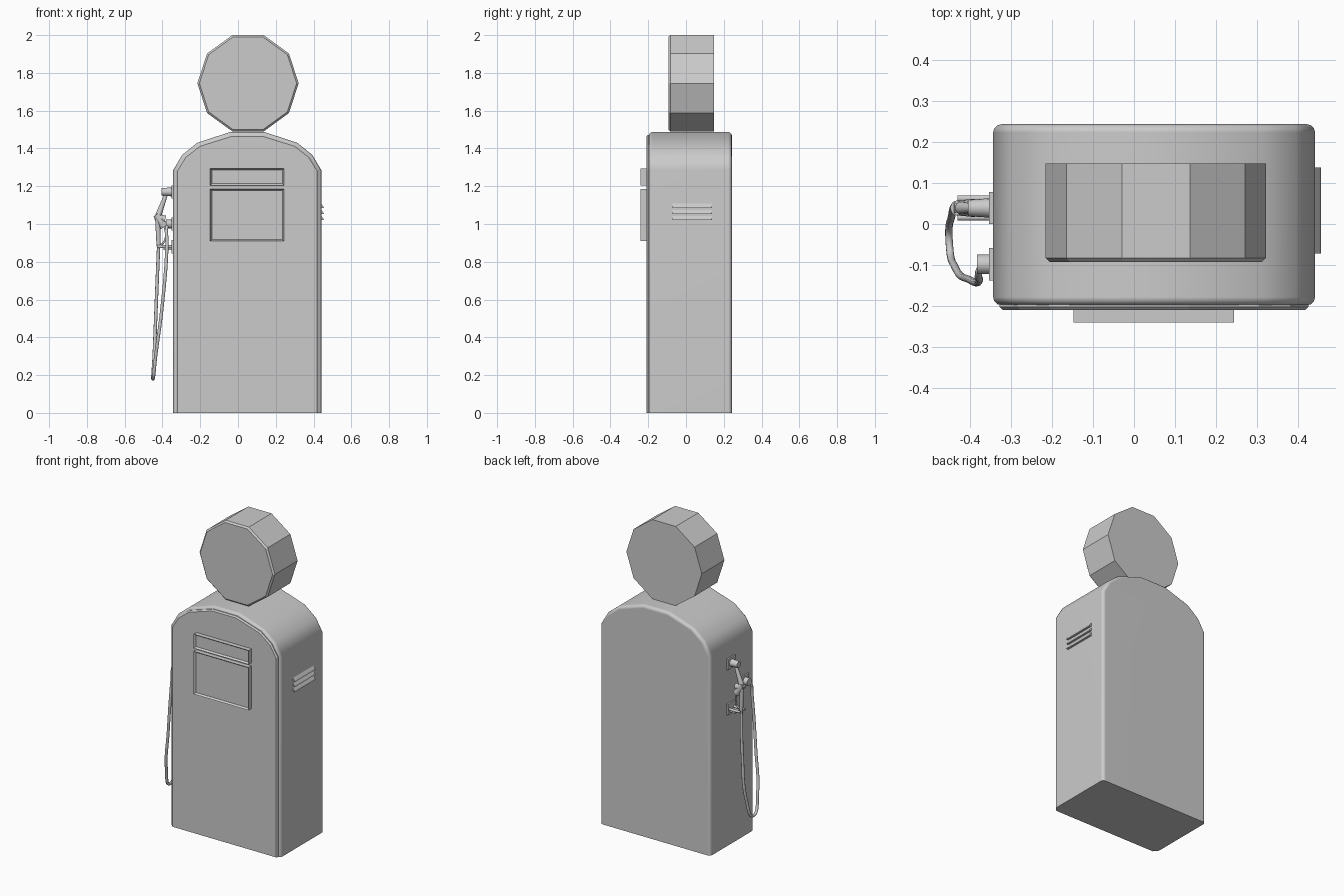
import bpy, bmesh, math
from mathutils import Vector

if "Cube" in bpy.data.objects:
    bpy.data.objects.remove(bpy.data.objects["Cube"], do_unlink=True)

CX = 0.049          # centre line of the cabinet
SIDE = -0.343       # side wall that carries the hose
HOOK_Y, INLET_Y = 0.039, -0.098


def finish(name, bm, smooth=None):
    bmesh.ops.recalc_face_normals(bm, faces=bm.faces)
    mesh = bpy.data.meshes.new(name)
    bm.to_mesh(mesh)
    bm.free()
    ob = bpy.data.objects.new(name, mesh)
    bpy.context.collection.objects.link(ob)
    if smooth:
        bpy.ops.object.select_all(action='DESELECT')
        ob.select_set(True)
        bpy.context.view_layer.objects.active = ob
        bpy.ops.object.shade_smooth_by_angle(angle=math.radians(smooth))
    return ob


def prism(name, profile, y0, y1, front=0, back=0, segments=1, smooth=None):
    """Extrude an xz profile along y and round its front and back rims."""
    bm = bmesh.new()
    face = bm.faces.new([bm.verts.new((x, y0, z)) for x, z in profile])
    new = bmesh.ops.extrude_face_region(bm, geom=[face])["geom"]
    verts = [v for v in new if isinstance(v, bmesh.types.BMVert)]
    bmesh.ops.translate(bm, vec=(0, y1 - y0, 0), verts=verts)
    for y, width in ((y0, front), (y1, back)):
        if width:
            rim = [e for e in bm.edges
                   if all(abs(v.co.y - y) < 1e-5 for v in e.verts)
                   and max(v.co.z for v in e.verts) > 0.001]
            bmesh.ops.bevel(bm, geom=rim, offset=width, segments=segments,
                            profile=0.5, affect='EDGES', clamp_overlap=True)
    ob = finish(name, bm, smooth)
    if smooth:
        ob.modifiers.new("Even shading", 'WEIGHTED_NORMAL').keep_sharp = True
    return ob


def box(name, lo, hi, recess=0):
    """Box between two corners, with an optional recessed front face."""
    lo, hi = Vector(lo), Vector(hi)
    bm = bmesh.new()
    bmesh.ops.create_cube(bm, size=1)
    for v in bm.verts:
        v.co = (lo + hi) / 2 + v.co * (hi - lo)
    if recess:
        front = [min(bm.faces, key=lambda f: f.calc_center_median().y)]
        bmesh.ops.inset_individual(bm, faces=front, thickness=recess)
        bmesh.ops.translate(bm, vec=(0, recess, 0), verts=front[0].verts)
    return finish(name, bm)


def rod(name, a, b, r1, r2=None, sides=16):
    """Round, optionally tapered, bar from a to b."""
    a, b = Vector(a), Vector(b)
    bm = bmesh.new()
    bmesh.ops.create_cone(bm, cap_ends=True, segments=sides, radius1=r1,
                          radius2=r1 if r2 is None else r2, depth=(b - a).length)
    turn = (b - a).to_track_quat('Z', 'Y').to_matrix()
    for v in bm.verts:
        v.co = turn @ v.co + (a + b) / 2
    return finish(name, bm, 40)


def tube(name, points, radius):
    """Flexible round tube through the points."""
    curve = bpy.data.curves.new(name, 'CURVE')
    curve.dimensions = '3D'
    curve.bevel_depth, curve.bevel_resolution = radius, 3
    curve.resolution_u, curve.use_fill_caps = 8, True
    spline = curve.splines.new('BEZIER')
    spline.bezier_points.add(len(points) - 1)
    for p, co in zip(spline.bezier_points, points):
        p.co = co
        p.handle_left_type = p.handle_right_type = 'AUTO'
    ob = bpy.data.objects.new(name, curve)
    bpy.context.collection.objects.link(ob)
    bpy.ops.object.select_all(action='DESELECT')
    ob.select_set(True)
    bpy.context.view_layer.objects.active = ob
    bpy.ops.object.convert(target='MESH')


def arch(inset=0):
    """Closed outline of the arched cabinet, shrunk by inset."""
    spring = 1.285
    half = [(0.392, 0), (0.392, spring), (0.345, 1.365), (0.265, 1.43), (0.09, 1.487)]
    sx, sz = 1 - inset / 0.392, 1 - inset / 0.2
    half = [(x * sx, z if z <= spring else spring + (z - spring) * sz) for x, z in half]
    return [(CX + x, z) for x, z in half] + [(CX - x, z) for x, z in reversed(half)]


# Cabinet and its raised front door
prism("cabinet", arch(), -0.198, 0.243, 0.02, 0.02, 3, smooth=45)
prism("front_door", arch(0.016), -0.21, -0.15, front=0.008)

# Ten-sided globe on top
globe = [(CX + 0.004 + 0.268 * math.cos(i * math.tau / 10),
          1.745 + 0.268 * math.sin(i * math.tau / 10)) for i in range(10)]
prism("globe", globe, -0.093, 0.147, front=0.01)

# Framed display windows
for name, z0, z1 in (("price_window", 1.205, 1.295), ("dial_window", 0.91, 1.185)):
    box(name, (-0.147, -0.24, z0), (0.243, -0.2, z1), recess=0.012)

# Side louvers
wall = CX + 0.39
for i in range(3):
    z = 1.02 + i * 0.032
    prism(f"louver_{i + 1}", [(wall, z), (wall + 0.016, z), (wall + 0.013, z + 0.008),
                              (wall, z + 0.026)], -0.072, 0.137)

# Wall plates for the hook, the holder and the hose inlet
for name, y, z in (("hook_plate", HOOK_Y, 1.17), ("holder_plate", HOOK_Y, 0.88),
                   ("inlet_plate", INLET_Y, 1.0)):
    box(name, (SIDE - 0.01, y - 0.039, z - 0.035), (SIDE + 0.01, y + 0.039, z + 0.035))

# Hook socket, hose inlet and forked holder
rod("hook_socket", (SIDE, HOOK_Y, 1.17), (-0.404, HOOK_Y, 1.17), 0.024, 0.02)
rod("hose_inlet", (SIDE, INLET_Y, 1.0), (-0.382, INLET_Y, 1.0), 0.024)
for side, dy in (("front", -0.023), ("back", 0.023)):
    rod(f"holder_prong_{side}", (SIDE, HOOK_Y + dy, 0.88), (-0.43, HOOK_Y + dy, 0.88), 0.008)
box("holder_shelf", (-0.395, HOOK_Y - 0.025, 0.862), (SIDE, HOOK_Y + 0.025, 0.872))

# Nozzle hanging from the hook
rod("nozzle_spout", (-0.378, HOOK_Y, 1.165), (-0.42, HOOK_Y, 1.05), 0.009, 0.016)
rod("nozzle_body", (-0.432, HOOK_Y, 1.05), (-0.39, HOOK_Y, 0.985), 0.018, 0.022)
rod("nozzle_valve", (-0.44, HOOK_Y, 1.04), (-0.385, HOOK_Y, 1.025), 0.015, 0.019)
rod("nozzle_grip", (-0.425, HOOK_Y, 1.03), (-0.42, HOOK_Y, 0.88), 0.014, 0.011)
tube("trigger_guard", [(-0.39, HOOK_Y, 0.99), (-0.382, HOOK_Y, 0.94),
                       (-0.395, HOOK_Y, 0.9), (-0.42, HOOK_Y, 0.885)], 0.005)

# Hanging hose loop
tube("hose", [(-0.42, HOOK_Y, 0.89), (-0.432, 0.045, 0.6), (-0.444, 0.02, 0.3),
              (-0.45, -0.045, 0.18), (-0.436, -0.105, 0.3), (-0.402, -0.135, 0.56),
              (-0.376, -0.135, 0.9), (-0.378, -0.118, 0.98), (-0.37, INLET_Y, 1.0)], 0.009)
